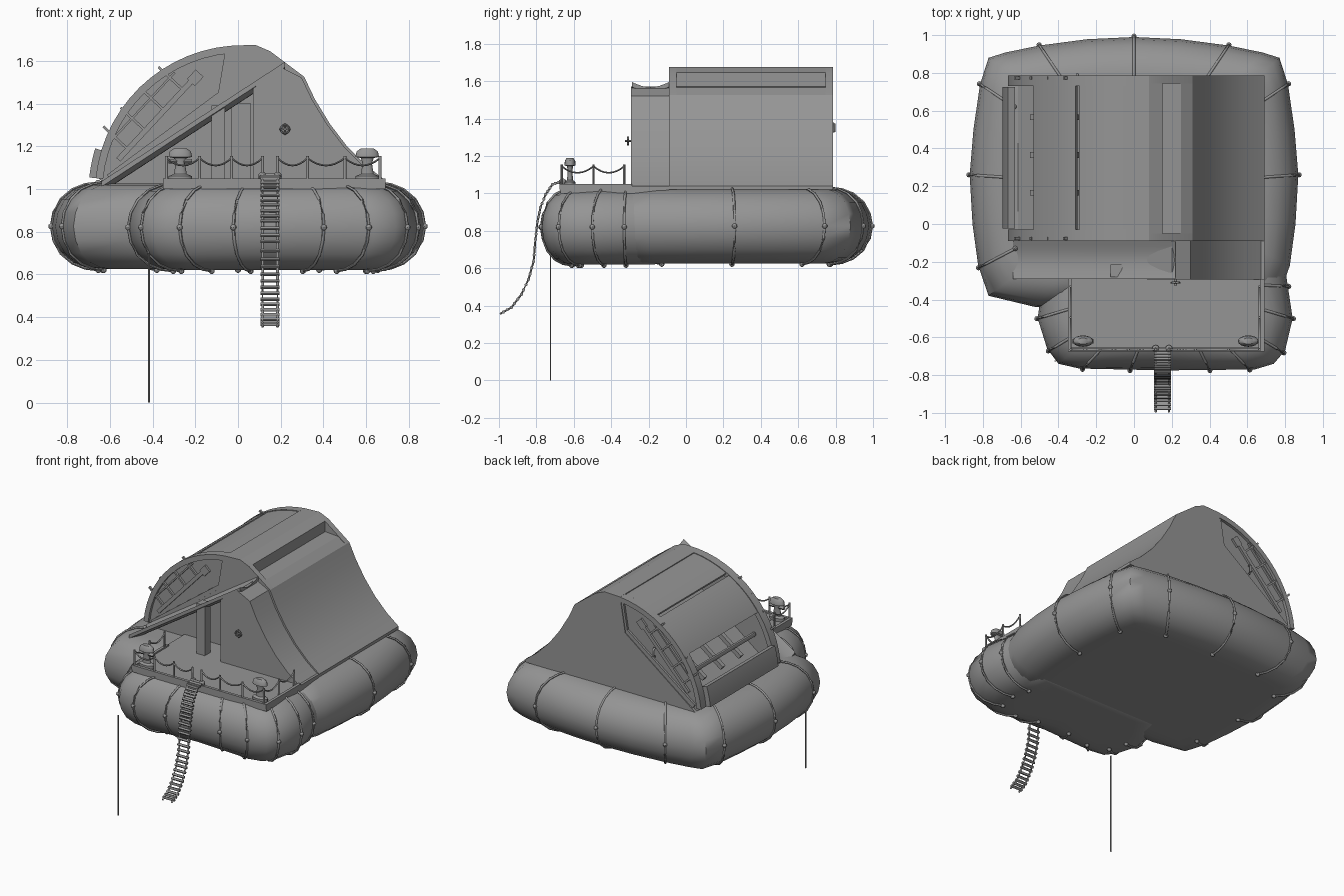
import bpy, bmesh, math
from mathutils import Vector

cube = bpy.data.objects.get("Cube")
if cube:
    bpy.data.objects.remove(cube, do_unlink=True)

GREY = (0.3, 0.3, 0.3, 1)
mat = bpy.data.materials.new("plain grey")
mat.use_nodes = True
mat.diffuse_color = GREY
mat.node_tree.nodes["Principled BSDF"].inputs["Base Color"].default_value = GREY


def loft(name, rings, smooth=None):
    """Skin a list of equal rings and cap both ends."""
    bm = bmesh.new()
    vs = [[bm.verts.new(p) for p in r] for r in rings]
    n = len(vs[0])
    for a, b in zip(vs, vs[1:]):
        for i in range(n):
            j = (i + 1) % n
            bm.faces.new((a[i], a[j], b[j], b[i]))
    bm.faces.new(vs[0])
    bm.faces.new(vs[-1])
    bmesh.ops.recalc_face_normals(bm, faces=bm.faces)
    me = bpy.data.meshes.new(name)
    bm.to_mesh(me)
    bm.free()
    me.materials.append(mat)
    ob = bpy.data.objects.new(name, me)
    bpy.context.collection.objects.link(ob)
    if smooth:
        bpy.ops.object.select_all(action='DESELECT')
        ob.select_set(True)
        bpy.context.view_layer.objects.active = ob
        bpy.ops.object.shade_smooth_by_angle(angle=math.radians(smooth))
    return ob


def extrude(name, pts, y0, y1, smooth=None):
    return loft(name, [[(x, y, z) for x, z in pts] for y in (y0, y1)], smooth)


def box(name, x0, x1, y0, y1, z0, z1):
    return extrude(name, [(x0, z0), (x1, z0), (x1, z1), (x0, z1)], y0, y1)


def tube(name, path, r, n=6):
    path = [Vector(p) for p in path]
    rings = []
    for i, p in enumerate(path):
        t = (path[min(i + 1, len(path) - 1)] - path[max(i - 1, 0)]).normalized()
        ref = Vector((0, 1, 0)) if abs(t.z) > 0.9 else Vector((0, 0, 1))
        u = t.cross(ref).normalized()
        v = t.cross(u)
        rings.append([p + r * (u * math.cos(a) + v * math.sin(a))
                      for a in (k * math.tau / n for k in range(n))])
    return loft(name, rings, 60)


def lathe(name, cx, cy, profile, sy=1.0, n=16):
    return loft(name, [[(cx + r * math.cos(a), cy + sy * r * math.sin(a), z)
                        for a in (k * math.tau / n for k in range(n))]
                       for r, z in profile], 40)


def bead(name, p, r):
    lathe(name, p[0], p[1], [(r * s, p[2] + r * h) for s, h in
                             ((.3, -1), (.9, -.5), (1, 0), (.9, .5), (.3, 1))], n=8)


# Inflated float: two overlapping pillows with lashings
SECTION = [(.3, .2), (.22, .2), (.16, .193), (.1, .17), (.045, .125), (.012, .065), (0, 0)]
SECTION += [(d, -h) for d, h in SECTION[-2::-1]]


def inset(p, c, d):
    v = Vector(p) - Vector(c)
    return Vector(c) + v * (1 - d / v.length)


def pillow(name, outline, c, lashings, drop):
    loft(name, [[(*inset(p, c, d), .825 - drop + h) for p in outline] for d, h in SECTION], 50)
    for p in lashings:
        path = [(*inset(p, c, d - .004), .825 - drop + h * 1.02) for d, h in SECTION[1:-1]]
        tube(name + "_lashing", path, .007)
        for k in (0, len(path) // 2, -1):
            bead(name + "_lashing_ring", path[k], .014)


half = [(.25, .978), (.5, .945), (.68, .908), (.77, .88), (.815, .74), (.85, .5), (.87, .26),
        (.855, 0), (.825, -.22), (.77, -.38), (.52, -.44)]
main_outline = [(0, .99)] + half + [(0, -.45)] + [(-x, y) for x, y in reversed(half)]
main_lash = [(0, .99), (-.82, -.23)] + [(s * x, y) for s in (1, -1)
                                        for x, y in ((.5, .945), (.815, .74), (.87, .26))]
pillow("main_float", main_outline, (0, .2), main_lash, 0)
front_outline = [(.81, -.3), (.84, -.5), (.8, -.67), (.74, -.74), (.64, -.77), (.17, -.775),
                 (-.29, -.765), (-.4, -.74), (-.46, -.66), (-.51, -.5), (-.49, -.35),
                 (-.45, -.1), (.78, -.1)]
front_lash = [(.815, -.33), (.84, -.5), (.79, -.68), (.61, -.77), (.4, -.772), (-.02, -.772),
              (-.27, -.766), (-.45, -.67), (-.51, -.5)]
pillow("front_float", front_outline, (.165, -.3), front_lash, .005)

# Shelter body: flared wall on one side, notch along the ridge
LEFT = [(-.62, 1.02), (-.08, 1.43), (-.04, 1.67), (.08, 1.675), (.15, 1.645)]
NOTCH = [(.152, 1.572), (.25, 1.565)]
FLARE = [(.31, 1.525), (.36, 1.42), (.43, 1.305), (.51, 1.2), (.6, 1.11), (.69, 1.04), (.69, 1.02)]
for y0, y1, cut in ((-.09, -.05, []), (-.05, .745, NOTCH), (.745, .785, [])):
    extrude("shelter_body", LEFT + cut + FLARE, y0, y1, 25)
extrude("porch_wall", [(.07, 1.02), (.07, 1.47), (.2, 1.57)]
        + [(x - .012, z - .004) for x, z in FLARE], -.295, -.09, 25)


# Barrel side: end rims, curved panels, recessed end walls
def arc(a0, a1, r, n=14):
    return [(.025 + r * math.cos(math.radians(a)), .978 + r * math.sin(math.radians(a)))
            for a in (a0 + (a1 - a0) * k / n for k in range(n + 1))]


def shell(name, a0, a1, r, t, y0, y1):
    extrude(name, arc(a0, a1, r) + arc(a1, a0, r - t), y0, y1, 25)


for y0, y1 in ((-.09, -.03), (.73, .785)):
    shell("barrel_rim", 95, 174, .695, .035, y0, y1)
shell("barrel_upper_panel", 95, 117, .69, .02, -.03, .73)
shell("barrel_middle_panel", 119, 144, .69, .02, -.03, .73)
shell("barrel_lower_slat", 163, 174, .725, .04, -.025, .725)

U = Vector((-.68, -.73))   # direction of the end-wall beam
V = Vector((-.73, .68))


def slanted(name, c, length, width, y0, y1, along=U):
    a = along.normalized() * length / 2
    b = Vector((-along.y, along.x)).normalized() * width / 2
    c = Vector(c)
    extrude(name, [c - a - b, c + a - b, c + a + b, c - a + b], y0, y1)


for face, back in ((-.07, -.05), (.765, .745)):
    extrude("barrel_end_wall", arc(95, 174, .68) + LEFT[:2], face, back)
    out = face + (-.015 if face < 0 else .015)
    slanted("end_wall_beam", (-.39, 1.32), .5, .025, face, out)
    slanted("end_wall_side_beam", (-.45, 1.38), .45, .01, face, out)
    for k in (-.2, -.07, .06, .18):
        c = Vector((-.45, 1.37)) + U * k
        slanted("end_wall_rib", c, .16, .012, face, out, V)
    slanted("end_wall_block", (-.2, 1.52), .06, .05, face, out)
    # Sill along the straight edge of the round end
    slanted("end_wall_sill", (-.34, 1.25), .66, .03, face, out, Vector((.54, .4)))
    slanted("end_wall_jamb", (-.065, 1.54), .24, .025, face, out, Vector((.04, .24)))

# Bars inside the barrel
for x, z in ((-.5, 1.22), (-.35, 1.34)):
    tube("inner_bar", [(x, -.04, z), (x, .74, z)], .015)
for y in (.15, .35, .55):
    slanted("inner_strut", (-.42, 1.24), .3, .03, y, y + .03, Vector((.54, .4)))

# Sloping porch roof, slightly dished
rings = []
for x, z in ((-.64, 1.035), (.22, 1.595)):
    ys = [-.29 + .2 * k / 8 for k in range(9)]
    sag = [-.028 * math.sin(math.pi * k / 8) for k in range(9)]
    rings.append([(x, y, z + s) for y, s in zip(ys, sag)]
                 + [(x, y, z + s - .025) for y, s in reversed(list(zip(ys, sag)))])
loft("porch_roof", rings, 30)
box("porch_post", -.125, -.06, -.28, -.215, 1.03, 1.39)
box("porch_door", -.03, .06, -.1, -.09, 1.04, 1.4)

# Deck with raised edge
box("deck", -.35, .69, -.67, -.09, 1.0, 1.04)
box("deck_edge_front", -.35, .69, -.675, -.655, 1.02, 1.05)
for x in (-.35, .67):
    box("deck_edge_side", x, x + .02, -.67, -.29, 1.02, 1.05)


# Rope fence
def fence(posts):
    for x, y in posts:
        tube("fence_post", [(x, y, 1.03), (x, y, 1.155)], .007)
    for a, b in zip(posts, posts[1:]):
        path = []
        for k in range(9):
            t = k / 8
            path.append((a[0] + (b[0] - a[0]) * t, a[1] + (b[1] - a[1]) * t,
                         1.145 - .14 * t * (1 - t)))
        tube("fence_rope", path, .005)


fence([(-.335, -.33), (-.335, -.495), (-.335, -.665), (-.18, -.665), (-.03, -.665), (.115, -.665)])
fence([(.185, -.665), (.325, -.665), (.5, -.665), (.665, -.665), (.665, -.495), (.665, -.33)])

# Mooring bollards
for x in (-.27, .605):
    lathe("bollard", x, -.62, [(.055, 1.04), (.055, 1.06), (.03, 1.07), (.022, 1.12), (.03, 1.145),
                               (.055, 1.15), (.05, 1.175), (.03, 1.19)], .55)
tube("bollard_crossbar", [(-.325, -.62, 1.13), (-.215, -.62, 1.13)], .012)

# Hanging rope ladder
side = [(-.665, 1.064), (-.714, 1.048), (-.75, .995), (-.778, .925), (-.794, .85), (-.805, .754),
        (-.815, .636), (-.842, .54), (-.88, .46), (-.933, .39), (-.995, .355)]
for x in (.115, .185):
    tube("ladder_rope", [(x, y, z) for y, z in side], .006)
    bead("ladder_knot", (x, -.66, 1.06), .02)
for a, b in zip(side, side[1:]):
    for t in (0, .36, .7):
        y, z = a[0] + (b[0] - a[0]) * t, a[1] + (b[1] - a[1]) * t
        tube("ladder_rung", [(.105, y, z), (.195, y, z)], .009)

# Anchor line
tube("anchor_line", [(-.417, -.725, 0), (-.417, -.725, .7)], .004)

# Small wheel on the porch wall and lamp on the back wall
ring = [(.22 + .02 * math.cos(k * math.tau / 12), -.31, 1.28 + .02 * math.sin(k * math.tau / 12))
        for k in range(13)]
tube("wheel_ring", ring, .005)
tube("wheel_bar", [(.193, -.31, 1.28), (.247, -.31, 1.28)], .004)
tube("wheel_bar", [(.22, -.31, 1.253), (.22, -.31, 1.307)], .004)
tube("wheel_axle", [(.22, -.325, 1.28), (.22, -.29, 1.28)], .007)
tube("back_handle", [(-.3, .775, 1.32), (-.3, .792, 1.33), (-.3, .792, 1.37), (-.3, .775, 1.38)], .008)
